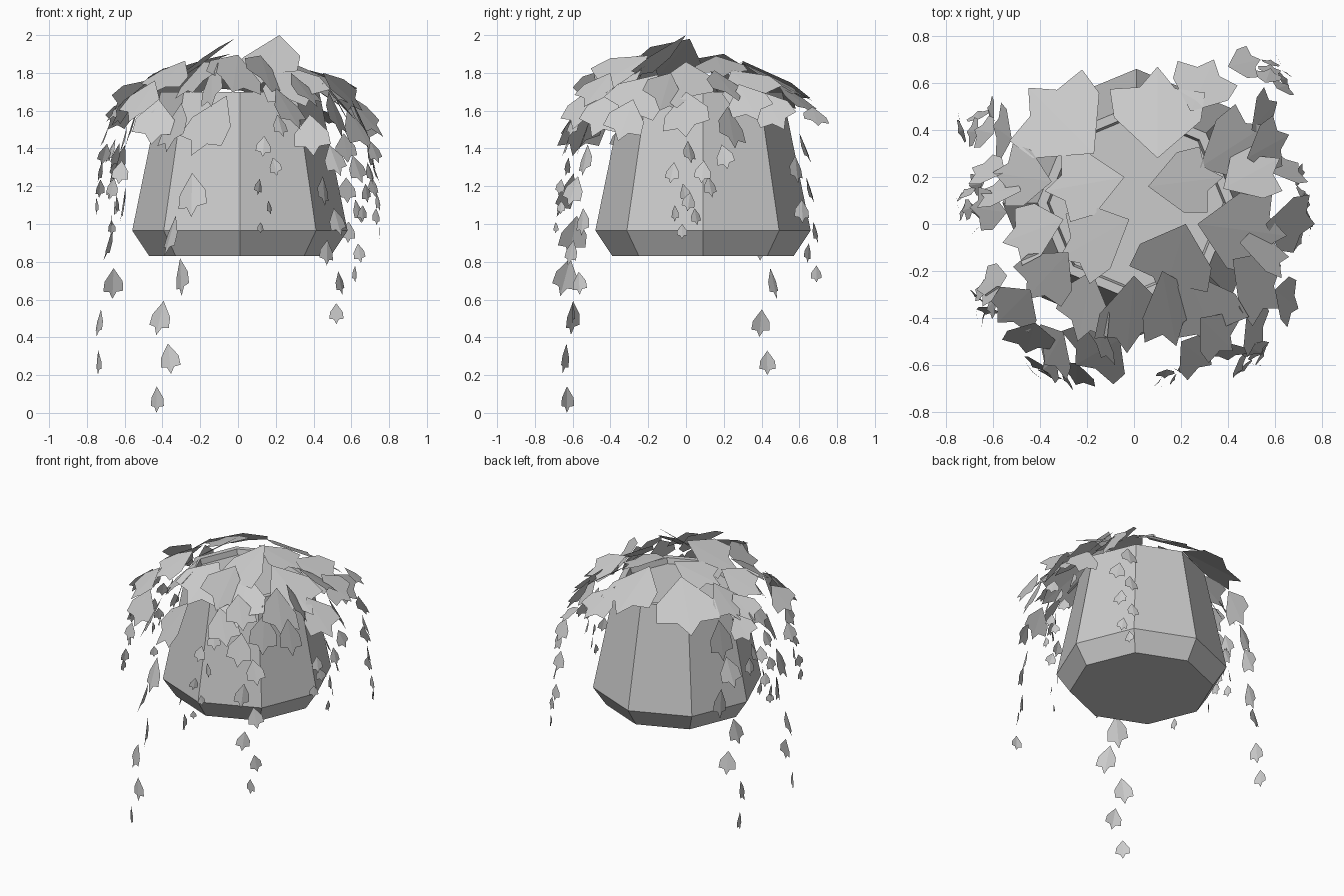
import bpy, bmesh, random
from math import cos, sin, pi
from mathutils import Vector, Matrix

random.seed(4)
C = Vector((0.01, 0.09, 0))

# half outline of an ivy leaf: (across, along), stem at origin, tip at 1
HALF = [(0.42, 0.43), (0.46, 0.74), (0.17, 0.77)]


def finish(bm, name):
    me = bpy.data.meshes.new(name)
    bm.to_mesh(me)
    bm.free()
    ob = bpy.data.objects.new(name, me)
    bpy.context.collection.objects.link(ob)
    return ob


def leaf(bm, base, tip, width=1.0, roll=0.0, fold=0.02):
    base, tip = Vector(base), Vector(tip)
    along = tip - base
    size = along.length
    d = along.normalized()
    out = Vector((base.x + tip.x, base.y + tip.y, 0.9)) if d.z > -0.8 else Vector((base.x, base.y, 0.1))
    side = (Matrix.Rotation(roll, 3, d) @ d.cross(out)).normalized()
    n = side.cross(d)
    b, t = bm.verts.new(base), bm.verts.new(tip)
    for s in (1, -1):
        vs = [bm.verts.new(base + side * (s * a * width * size) + d * (l * size) - n * (a * fold * size))
              for a, l in HALF]
        loop = [b] + vs + [t]
        bm.faces.new(loop if s > 0 else loop[::-1])


# pot: eight-sided, wider towards the bottom, bevelled foot
bm = bmesh.new()
rings = []
for r, z in [(0.48, 0.83), (0.57, 0.965), (0.42, 1.70), (0.38, 1.70), (0.37, 1.66)]:
    rings.append([bm.verts.new(C + Vector((r * cos(k * pi / 4), r * sin(k * pi / 4), z))) for k in range(8)])
for lo, hi in zip(rings, rings[1:]):
    for k in range(8):
        j = (k + 1) % 8
        bm.faces.new((lo[k], lo[j], hi[j], hi[k]))
bm.faces.new(rings[0][::-1])
bm.faces.new(rings[-1])
finish(bm, "pot")


# crown: large leaves lying on a dome over the pot (stem xy -> tip xy)
def dome(x, y, lift=0.0):
    drop = 0.56 if y > 0.25 else 0.7
    return Vector((x, y, 1.91 - drop * (x * x + y * y) + lift))


crown = [
    (0.10, 0.28, 0.10, 0.67), (-0.17, 0.30, -0.45, 0.58), (0.06, 0.16, 0.38, 0.20),
    (-0.04, 0.20, -0.38, 0.14), (0.27, 0.00, 0.65, -0.05), (0.38, 0.15, 0.62, 0.28),
    (0.28, 0.24, 0.56, 0.42), (0.00, -0.22, -0.03, -0.55), (0.22, -0.20, 0.36, -0.53),
    (0.42, -0.15, 0.62, -0.36), (-0.18, -0.20, -0.24, -0.50), (-0.28, -0.12, -0.46, -0.32),
    (-0.30, 0.02, -0.56, -0.08), (-0.35, 0.18, -0.60, 0.22), (0.24, 0.48, 0.34, 0.70),
    (0.12, -0.20, 0.18, -0.52),
]
bm = bmesh.new()
for i, (x0, y0, x1, y1) in enumerate(crown):
    back = y0 > 0.25
    roll = random.uniform(-0.15, 0.15) if back else random.uniform(0.2, 0.5) * (-1) ** i
    leaf(bm, dome(x0, y0, 0.02 * (i % 2)), dome(x1, y1), 1.0 if back else 0.9, roll)
# two leaves standing up from the middle
leaf(bm, (0.22, 0.00, 2.0), (0.12, -0.32, 1.74), 0.9, 0.5)
leaf(bm, (-0.02, 0.02, 1.98), (-0.32, -0.15, 1.78), 0.9, 0.3)
finish(bm, "crown_leaves")

# hem: medium leaves hanging around the edge of the crown
hem = [
    ((-0.06, -0.49, 1.68), (-0.25, -0.60, 1.36)), ((0.20, -0.50, 1.72), (0.33, -0.60, 1.50)),
    ((0.38, -0.50, 1.58), (0.40, -0.58, 1.36)), ((0.60, -0.28, 1.66), (0.70, -0.36, 1.44)),
    ((0.56, 0.00, 1.70), (0.77, 0.00, 1.46)), ((0.58, 0.22, 1.62), (0.70, 0.26, 1.40)),
    ((0.50, 0.40, 1.70), (0.61, 0.52, 1.50)), ((-0.42, -0.42, 1.66), (-0.46, -0.55, 1.42)),
    ((-0.54, -0.22, 1.70), (-0.67, -0.28, 1.52)), ((-0.54, 0.05, 1.70), (-0.70, 0.07, 1.54)),
    ((-0.55, 0.22, 1.66), (-0.69, 0.24, 1.50)), ((-0.52, 0.36, 1.66), (-0.60, 0.42, 1.40)),
    ((-0.30, -0.46, 1.64), (-0.38, -0.60, 1.38)), ((0.48, -0.38, 1.70), (0.55, -0.50, 1.46)),
    ((0.40, 0.67, 1.62), (0.54, 0.70, 1.52)), ((-0.44, -0.28, 1.76), (-0.58, -0.42, 1.54)),
    ((-0.48, 0.14, 1.76), (-0.66, 0.14, 1.58)), ((0.45, -0.08, 1.80), (0.66, -0.14, 1.60)),
    ((0.48, 0.28, 1.74), (0.66, 0.38, 1.55)), ((0.28, -0.40, 1.80), (0.42, -0.54, 1.62)),
    ((-0.14, -0.42, 1.82), (-0.14, -0.57, 1.62)),
]
bm = bmesh.new()
for i, (a, b) in enumerate(hem):
    leaf(bm, a, b, 0.9, random.uniform(0.2, 0.7) * (-1) ** i)
finish(bm, "hem_leaves")

# trailing vines: start, end, leaf count, leaf size at start and end
vines = [
    ("front_left_vine", (-0.27, -0.58, 1.27), (-0.43, -0.63, 0.14), 6, 0.25, 0.14),
    ("back_left_vine", (-0.58, 0.41, 1.42), (-0.74, 0.43, 0.33), 6, 0.22, 0.13),
    ("front_right_vine", (0.46, -0.54, 1.42), (0.52, -0.60, 0.58), 6, 0.18, 0.11),
    ("back_right_vine", (0.58, 0.58, 1.48), (0.62, 0.69, 0.78), 7, 0.17, 0.09),
    ("front_vine", (0.18, -0.59, 1.58), (0.12, -0.69, 1.01), 6, 0.13, 0.06),
    ("right_vine", (0.69, 0.16, 1.42), (0.75, -0.02, 1.00), 6, 0.14, 0.08),
    ("right_short_vine", (0.70, -0.02, 1.44), (0.66, -0.06, 1.10), 4, 0.13, 0.09),
    ("left_front_vine", (-0.60, -0.29, 1.52), (-0.67, -0.38, 1.06), 6, 0.16, 0.09),
    ("left_vine", (-0.68, 0.10, 1.52), (-0.75, 0.08, 1.14), 5, 0.13, 0.09),
    ("left_back_short_vine", (-0.64, 0.20, 1.45), (-0.67, -0.02, 1.02), 5, 0.14, 0.08),
]
for name, a, b, n, s0, s1 in vines:
    bm = bmesh.new()
    a, b = Vector(a), Vector(b)
    across = Vector((-a.y, a.x, 0)).normalized()
    outward = Vector((a.x, a.y, 0)).normalized()
    for i in range(n):
        t = i / (n - 1)
        sway = 0.03 * (-1) ** i * (i < n - 1)
        p = a.lerp(b, t) + across * sway
        size = s0 + (s1 - s0) * t
        d = Vector((0, 0, -1)) + across * (sway * 6) + outward * 0.4 * (1 - t) + (b - a) * 0.1
        leaf(bm, p, p + d.normalized() * size, 0.75, random.uniform(-0.9, 0.9), 0.1)
    finish(bm, name)
